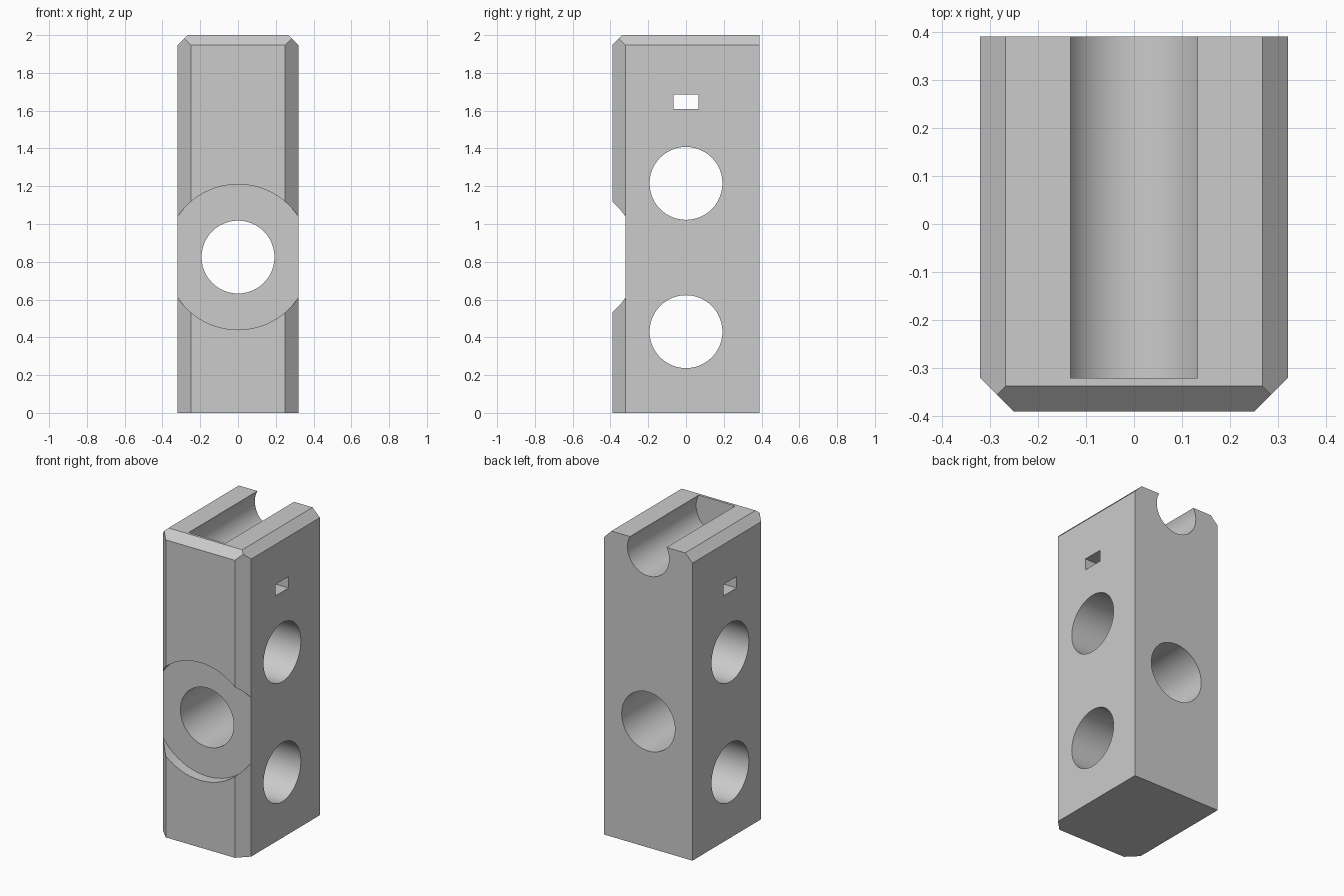
import bpy, bmesh
from math import pi, radians
from mathutils import Matrix, Vector

cube = bpy.data.objects.get("Cube")
if cube:
    bpy.data.objects.remove(cube, do_unlink=True)

W, D, H = 0.32, 0.39, 2.0       # half width, half depth, height
EDGE, RIM = 0.07, 0.053         # upright and top chamfers

grey = bpy.data.materials.new("plain grey")
grey.use_nodes = True
grey.diffuse_color = (0.6, 0.6, 0.6, 1)
grey.node_tree.nodes["Principled BSDF"].inputs["Base Color"].default_value = (0.6, 0.6, 0.6, 1)


def make_object(name, bm):
    mesh = bpy.data.meshes.new(name)
    bm.to_mesh(mesh)
    bm.free()
    mesh.materials.append(grey)
    obj = bpy.data.objects.new(name, mesh)
    bpy.context.collection.objects.link(obj)
    return obj


def box(lo, hi):
    bm = bmesh.new()
    lo, hi = Vector(lo), Vector(hi)
    bmesh.ops.create_cube(bm, size=1, matrix=Matrix.Translation((lo + hi) / 2) @ Matrix.Diagonal(hi - lo).to_4x4())
    return bm


def rod(axis, start, end, radius, z, sides=48):
    """Cylinder along x or y on the centre plane at height z."""
    bm = bmesh.new()
    mid = (start + end) / 2
    place = (mid, 0, z) if axis == "X" else (0, mid, z)
    turn = Matrix.Rotation(pi / 2, 4, "Y" if axis == "X" else "X")
    bmesh.ops.create_cone(bm, cap_ends=True, segments=sides, radius1=radius, radius2=radius,
                          depth=end - start, matrix=Matrix.Translation(place) @ turn)
    return bm


def slice_off(bm, point, normal):
    geom = bm.verts[:] + bm.edges[:] + bm.faces[:]
    cut = bmesh.ops.bisect_plane(bm, geom=geom, plane_co=point, plane_no=normal, clear_outer=True)
    rim = [e for e in cut["geom_cut"] if isinstance(e, bmesh.types.BMEdge)]
    bmesh.ops.contextual_create(bm, geom=rim)


# Block with chamfered front uprights and top rim, square at the back
bm = box((-W, -D, 0), (W, D, H))
for side in (-1, 1):
    slice_off(bm, (side * W, -D + EDGE, 0), (side, -1, 0))
for side in (-1, 1):
    slice_off(bm, (side * W, 0, H - RIM), (side, 0, 1))
slice_off(bm, (0, -D, H - RIM), (0, -1, 1))
bmesh.ops.recalc_face_normals(bm, faces=bm.faces[:])
block = make_object("block", bm)

# Holes, front recess, slot and top groove
cutters = {
    "upper_side_hole": rod("X", -1, 1, 0.193, 1.215),
    "lower_side_hole": rod("X", -1, 1, 0.193, 0.43),
    "front_hole": rod("Y", -1, 1, 0.193, 0.825),
    "front_recess": rod("Y", -1, -D + EDGE, 0.385, 0.825, 64),
    "side_slot": box((-1, -0.067, 1.61), (1, 0.067, 1.685)),
    "top_groove": rod("Y", -D + EDGE, 1, 0.151, H - 0.072),
}
helpers = []
for name, shape in cutters.items():
    cutter = make_object(name + "_cutter", shape)
    cutter.hide_render = True
    helpers.append(cutter)
    mod = block.modifiers.new(name, "BOOLEAN")
    mod.operation, mod.solver, mod.object = "DIFFERENCE", "EXACT", cutter

# Bake the cuts and drop the helpers
bpy.context.view_layer.update()
graph = bpy.context.evaluated_depsgraph_get()
block_mesh = bpy.data.meshes.new_from_object(block.evaluated_get(graph))
block.modifiers.clear()
block.data = block_mesh
for cutter in helpers:
    bpy.data.objects.remove(cutter, do_unlink=True)

bpy.ops.object.select_all(action="DESELECT")
block.select_set(True)
bpy.context.view_layer.objects.active = block
bpy.ops.object.shade_smooth_by_angle(angle=radians(30))
